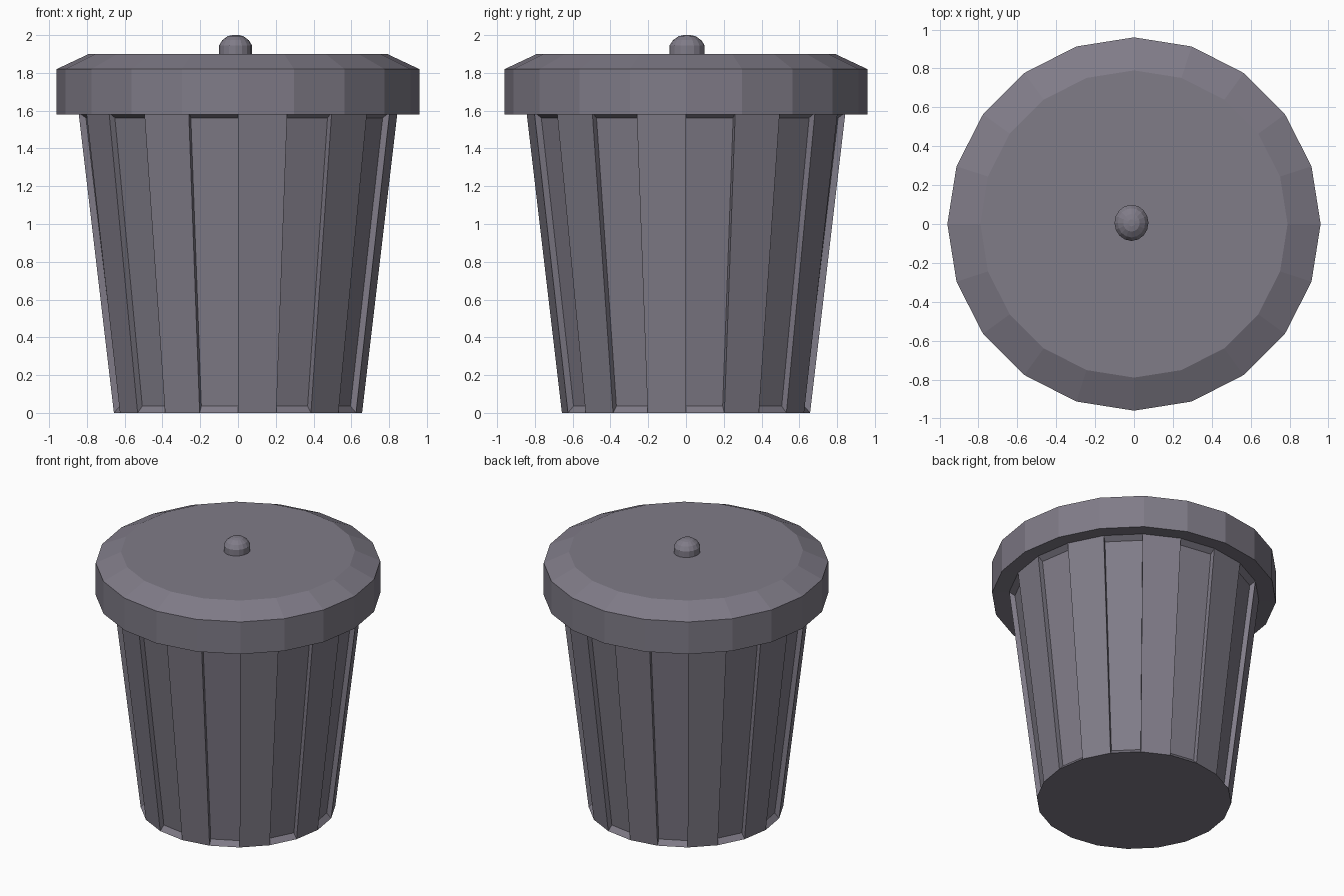
import bpy, bmesh
from math import sin, cos, tau

if "Cube" in bpy.data.objects:
    bpy.data.objects.remove(bpy.data.objects["Cube"])

SIDES = 20

# Dark purplish grey for every part
grey = bpy.data.materials.new("dark_grey")
grey.diffuse_color = (0.215, 0.2, 0.245, 1)
grey.use_nodes = True
grey.node_tree.nodes["Principled BSDF"].inputs["Base Color"].default_value = grey.diffuse_color


def lathe(profile, sides, center=(0, 0), squash=1.0):
    """Spin a (radius, z) profile into a capped solid; also return its side faces."""
    bm = bmesh.new()
    rings = [[bm.verts.new((center[0] + r * squash * cos(tau * i / sides),
                            center[1] + r * sin(tau * i / sides), z))
              for i in range(sides)] for r, z in profile]
    walls = []
    for a, b in zip(rings, rings[1:]):
        for i in range(sides):
            j = (i + 1) % sides
            walls.append(bm.faces.new((a[i], a[j], b[j], b[i])))
    bm.faces.new(rings[0][::-1])
    bm.faces.new(rings[-1])
    bm.normal_update()
    return bm, walls


def finish(name, bm):
    bm.normal_update()
    mesh = bpy.data.meshes.new(name)
    bm.to_mesh(mesh)
    bm.free()
    mesh.materials.append(grey)
    obj = bpy.data.objects.new(name, mesh)
    bpy.context.collection.objects.link(obj)


# Tapered body, every second panel pushed inwards
bm, walls = lathe([(0.657, 0), (0.844, 1.59)], SIDES)
for panel in walls[::2]:
    normal = panel.normal.copy()
    center = panel.calc_center_median()
    recessed = bmesh.ops.extrude_discrete_faces(bm, faces=[panel])["faces"][0]
    for v in recessed.verts:
        v.co = center + (v.co - center) * 0.96 - normal * 0.035
finish("bin_body", bm)

# Lid with a chamfered top edge and a slightly hollow underside
bm, _ = lathe([(0.844, 1.59), (0.96, 1.58), (0.96, 1.82), (0.79, 1.9)], SIDES)
finish("lid", bm)

# Domed knob, slightly off centre
knob = [(0.093, 1.895), (0.093, 1.945), (0.075, 1.973), (0.045, 1.994), (0.018, 2.0)]
bm, _ = lathe(knob, 16, center=(-0.013, 0.006), squash=0.94)
finish("lid_knob", bm)
